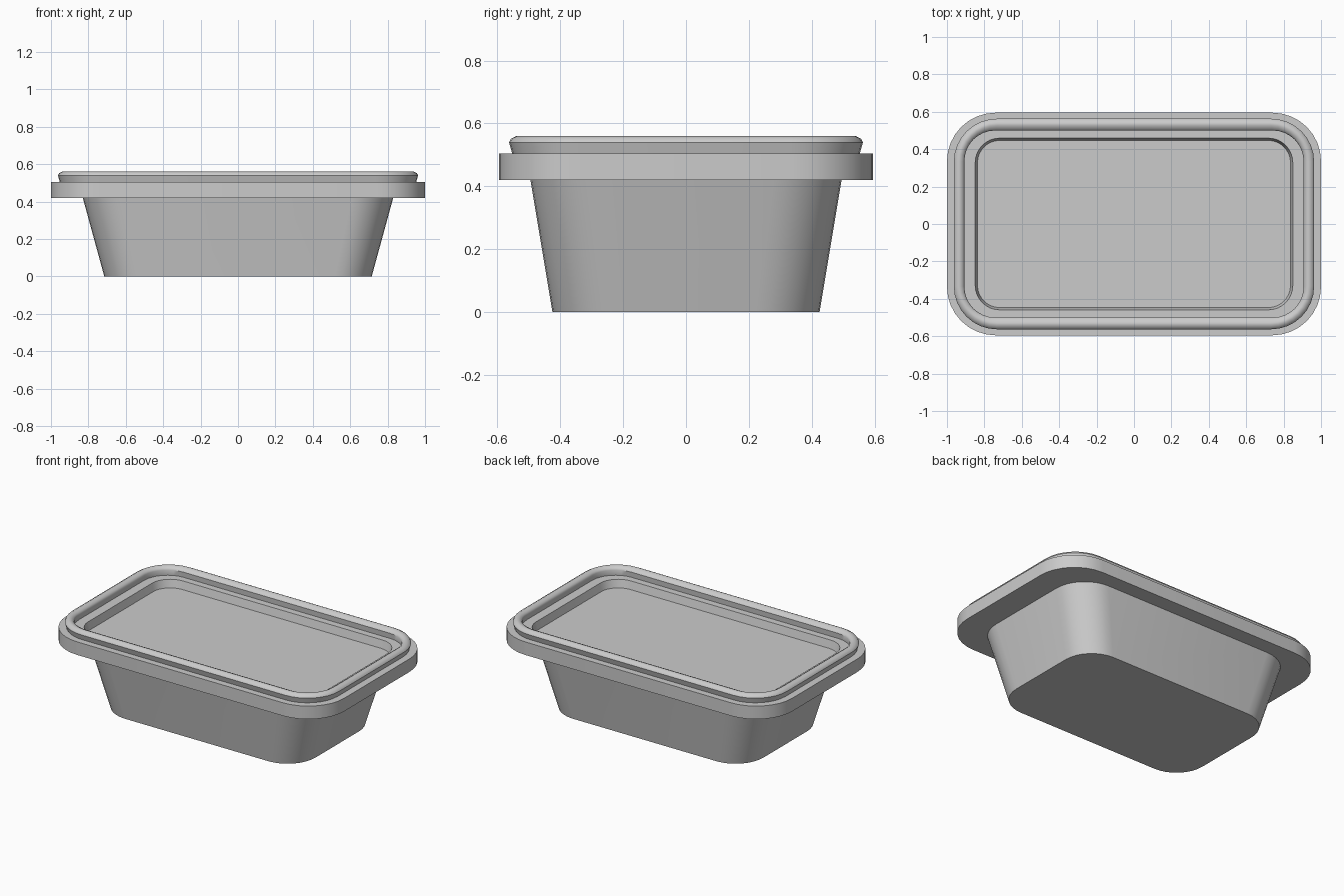
import bpy, bmesh, math

cube = bpy.data.objects.get("Cube")
if cube:
    bpy.data.objects.remove(cube, do_unlink=True)

plastic = bpy.data.materials.new("grey plastic")
plastic.use_nodes = True
colour = (0.6, 0.6, 0.6, 1)
plastic.diffuse_color = colour
plastic.node_tree.nodes["Principled BSDF"].inputs["Base Color"].default_value = colour


def ring(bm, hx, hy, z, radius, steps):
    """Rounded rectangle loop of vertices."""
    verts = []
    for quarter, (sx, sy) in enumerate([(1, 1), (-1, 1), (-1, -1), (1, -1)]):
        for i in range(steps + 1):
            a = (quarter + i / steps) * math.pi / 2
            verts.append(bm.verts.new((sx * (hx - radius) + radius * math.cos(a),
                                       sy * (hy - radius) + radius * math.sin(a), z)))
    return verts


def loft(name, sections, steps=8, cap_start=True, cap_end=True):
    """Skin a list of (half width, half depth, height, corner radius)."""
    bm = bmesh.new()
    loops = [ring(bm, *s, steps) for s in sections]
    for a, b in zip(loops, loops[1:]):
        for i in range(len(a)):
            j = (i + 1) % len(a)
            bm.faces.new((a[i], a[j], b[j], b[i]))
    if cap_start:
        bm.faces.new(loops[0][::-1])
    if cap_end:
        bm.faces.new(loops[-1])
    mesh = bpy.data.meshes.new(name)
    bm.to_mesh(mesh)
    bm.free()
    mesh.materials.append(plastic)
    obj = bpy.data.objects.new(name, mesh)
    bpy.context.collection.objects.link(obj)
    bpy.ops.object.select_all(action="DESELECT")
    obj.select_set(True)
    bpy.context.view_layer.objects.active = obj
    bpy.ops.object.shade_smooth_by_angle(angle=math.radians(35))
    return obj


# Tapered tub
loft("tub", [(0.715, 0.425, 0, 0.2), (0.83, 0.495, 0.42, 0.22)], cap_end=False)

# Lid: overhanging rim, rounded ridge, inner ledge and sunken panel
loft("lid", [
    (0.81, 0.475, 0.42, 0.21),
    (1.0, 0.595, 0.42, 0.26),
    (1.0, 0.595, 0.505, 0.26),
    (0.953, 0.553, 0.505, 0.22),
    (0.963, 0.563, 0.54, 0.23),
    (0.957, 0.557, 0.551, 0.224),
    (0.94, 0.54, 0.56, 0.207),
    (0.928, 0.528, 0.56, 0.195),
    (0.913, 0.508, 0.551, 0.175),
    (0.907, 0.5, 0.54, 0.165),
    (0.91, 0.503, 0.505, 0.168),
    (0.849, 0.459, 0.505, 0.13),
    (0.837, 0.447, 0.455, 0.12),
], cap_start=False)
